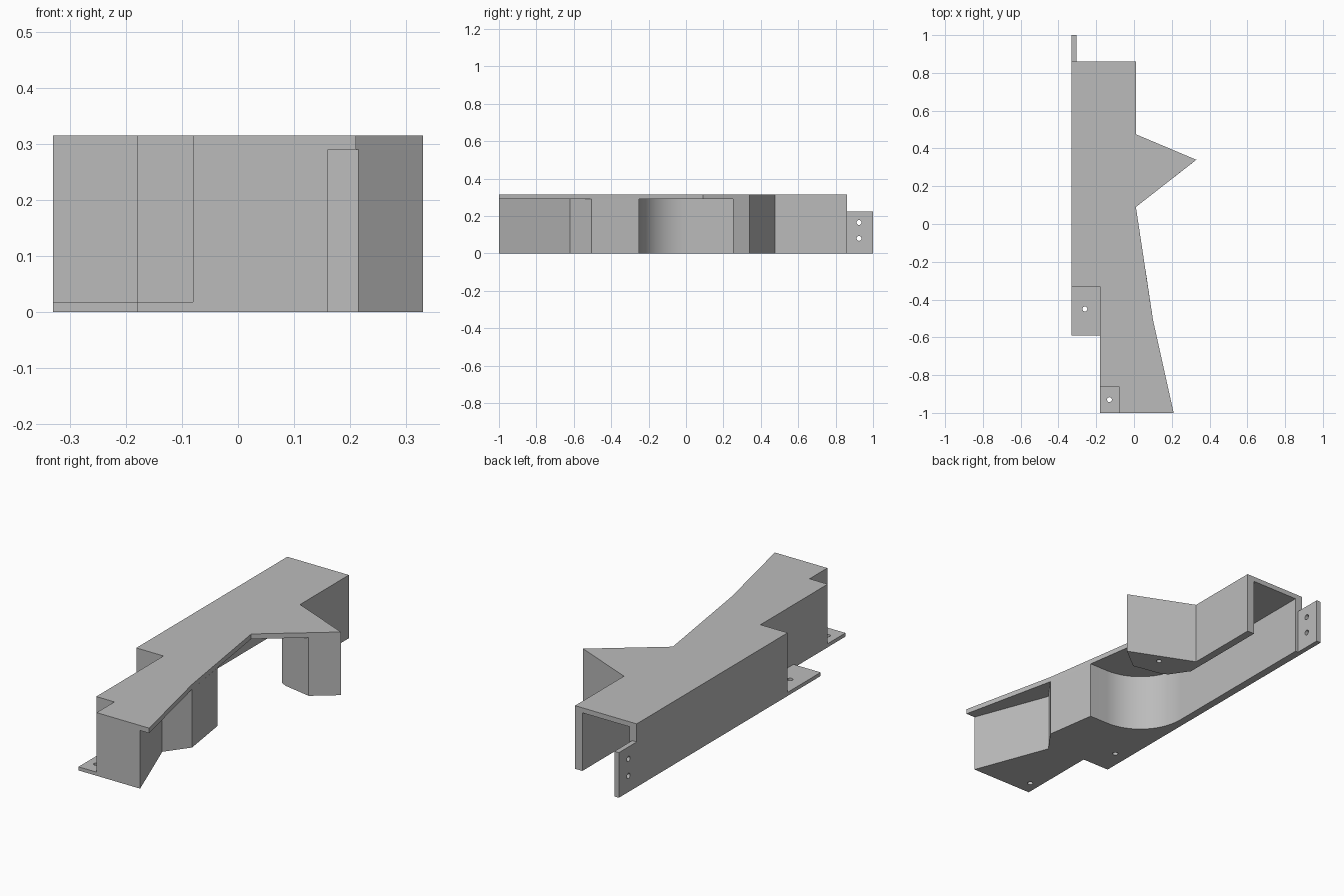
import bpy
import bmesh
from math import sin, cos, pi, radians
from mathutils import Matrix

cube = bpy.data.objects.get("Cube")
if cube:
    bpy.data.objects.remove(cube, do_unlink=True)

grey = bpy.data.materials.new("plain_grey")
grey.use_nodes = True
GREY = (0.5, 0.5, 0.5, 1)
grey.diffuse_color = GREY
grey.node_tree.nodes["Principled BSDF"].inputs["Base Color"].default_value = GREY

HEIGHT, UNDER, TAB = 0.315, 0.29, 0.018


def add_object(name, bm):
    bmesh.ops.recalc_face_normals(bm, faces=bm.faces)
    mesh = bpy.data.meshes.new(name)
    bm.to_mesh(mesh)
    bm.free()
    mesh.materials.append(grey)
    obj = bpy.data.objects.new(name, mesh)
    bpy.context.collection.objects.link(obj)
    return obj


def prism(name, outline, low, high):
    """Extrude a plan outline between two heights."""
    bm = bmesh.new()
    face = bm.faces.new([bm.verts.new((x, y, low)) for x, y in outline])
    top = bmesh.ops.extrude_face_region(bm, geom=[face])["geom"]
    verts = [v for v in top if isinstance(v, bmesh.types.BMVert)]
    bmesh.ops.translate(bm, verts=verts, vec=(0, 0, high - low))
    return add_object(name, bm)


def slab(name, x0, x1, y0, y1, high):
    return prism(name, [(x0, y0), (x1, y0), (x1, y1), (x0, y1)], 0, high)


def drill(name, centre, depth, sideways=False):
    """Cylinder used to cut a screw hole."""
    bm = bmesh.new()
    turn = Matrix.Rotation(pi / 2, 4, "Y") if sideways else Matrix()
    bmesh.ops.create_cone(bm, cap_ends=True, segments=24, radius1=0.013,
                          radius2=0.013, depth=depth,
                          matrix=Matrix.Translation(centre) @ turn)
    return add_object(name, bm)


def combine(target, other, operation):
    """Apply a boolean and drop the second operand."""
    mod = target.modifiers.new(operation.lower(), "BOOLEAN")
    mod.operation, mod.solver, mod.object = operation, "EXACT", other
    deps = bpy.context.evaluated_depsgraph_get()
    mesh = bpy.data.meshes.new_from_object(target.evaluated_get(deps))
    target.modifiers.clear()
    target.data = mesh
    bpy.data.objects.remove(other, do_unlink=True)


# Solid front block and left wall, joined by a rounded pocket
pocket = [(-0.04 - 0.25 * sin(a), -0.25 * cos(a))
          for a in (pi / 2 * i / 20 for i in range(21))]
body = prism("bracket_body", [
    (-0.08, -1), (0.16, -1), (0.016, -0.62), (0.1, -0.505), (0.062, -0.25),
    *pocket, (-0.29, 0.86), (-0.33, 0.86), (-0.33, -0.33), (-0.18, -0.33),
    (-0.18, -0.86), (-0.08, -0.86)], 0, UNDER)

# Right wall with the wedge-shaped fin
fin = prism("fin_wall", [
    (0.01, 0.86), (0.01, 0.475), (0.33, 0.34), (0.215, 0.25), (0.07, 0.278),
    (0.035, 0.295), (-0.03, 0.39), (-0.03, 0.86)], 0, UNDER)

# Cover plate over everything
cover = prism("cover_plate", [
    (-0.08, -1), (0.21, -1), (0.1, -0.505), (0.01, 0.09), (0.33, 0.34),
    (0.01, 0.475), (0.01, 0.86), (-0.33, 0.86), (-0.33, -0.33),
    (-0.18, -0.33), (-0.18, -0.86), (-0.08, -0.86)], UNDER, HEIGHT)

# Mounting tabs, sunk slightly into the body
tabs = [slab("side_tab", -0.33, -0.15, -0.59, -0.3, TAB),
        slab("front_tab", -0.18, -0.05, -1, -0.83, TAB),
        slab("rear_tab", -0.33, -0.305, 0.8, 1, 0.225)]
for part in [cover, fin] + tabs:
    combine(body, part, "UNION")

# Screw holes
holes = [drill("side_hole", (-0.26, -0.45, 0), 0.1),
         drill("front_hole", (-0.13, -0.93, 0), 0.1),
         drill("fin_hole", (0.15, 0.365, 0), 0.2)]
holes += [drill("rear_hole", (-0.32, 0.925, z), 0.1, True) for z in (0.08, 0.165)]
for hole in holes:
    combine(body, hole, "DIFFERENCE")

# Smooth curves, crisp edges
bpy.ops.object.select_all(action="DESELECT")
body.select_set(True)
bpy.context.view_layer.objects.active = body
bpy.ops.object.shade_smooth_by_angle(angle=radians(25))
